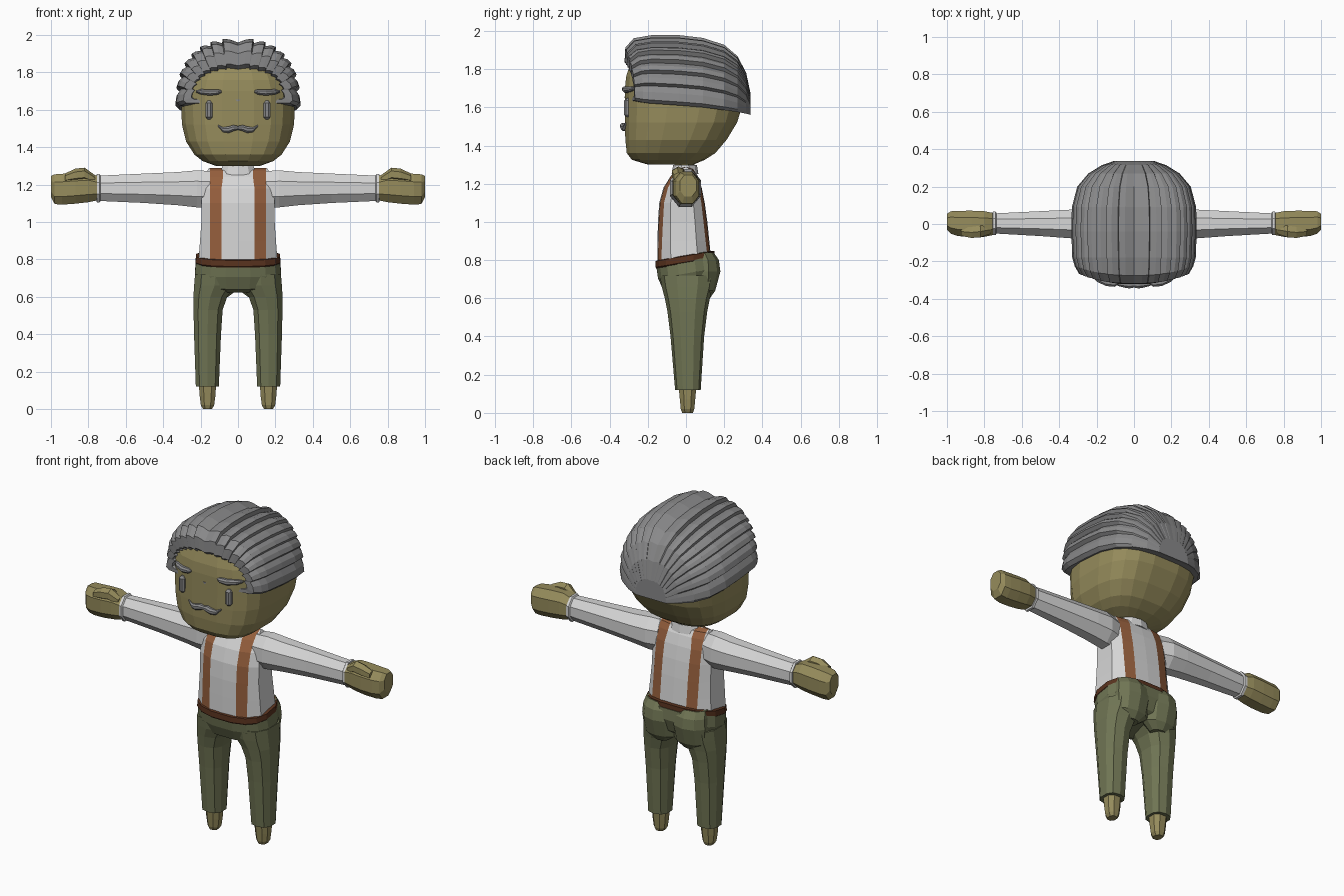
import bpy, bmesh, math


def material(name, r, g, b):
    m = bpy.data.materials.new(name)
    lin = [((c / 255 + 0.055) / 1.055) ** 2.4 for c in (r, g, b)]
    m.diffuse_color = (*lin, 1)
    return m


SKIN = material("olive skin", 150, 140, 92)
HAIR = material("grey hair", 137, 137, 138)
SHIRT = material("white shirt", 214, 214, 214)
PANTS = material("green trousers", 112, 117, 84)
STRAP = material("brown strap", 148, 94, 60)
BELT = material("dark belt", 88, 50, 30)


def spow(v, p):
    return math.copysign(abs(v) ** p, v)


def build(name, rings, mats, closed=True, mirror=False, rule=None):
    """Skin a list of point rings into a flat shaded mesh."""
    bm = bmesh.new()
    vs = [[bm.verts.new(p) for p in ring] for ring in rings]
    n = len(rings[0])
    for a, b in zip(vs, vs[1:]):
        for i in range(n if closed else n - 1):
            j = (i + 1) % n
            bm.faces.new((a[i], a[j], b[j], b[i]))
    bm.faces.new(vs[0])
    bm.faces.new(vs[-1])
    bmesh.ops.recalc_face_normals(bm, faces=bm.faces)
    if rule:
        for f in bm.faces:
            f.material_index = rule(f.calc_center_median())
    me = bpy.data.meshes.new(name)
    bm.to_mesh(me)
    bm.free()
    for m in mats:
        me.materials.append(m)
    ob = bpy.data.objects.new(name, me)
    bpy.context.collection.objects.link(ob)
    if mirror:
        ob.modifiers.new("mirror", 'MIRROR').use_axis[0] = True
    return ob


def loft(name, axis, sections, mat, n=8, e=2.0, shear=0.0, mirror=False):
    """Sections are (position, centre a, centre b, radius a, radius b)."""
    rings = []
    for t, ca, cb, ra, rb in sections:
        ring = []
        for i in range(n):
            w = 2 * math.pi * (i + 0.5) / n
            a = ca + ra * spow(math.cos(w), 2 / e)
            b = cb + rb * spow(math.sin(w), 2 / e)
            ring.append((a, b, t + shear * b) if axis == 'z' else (t, a, b))
        rings.append(ring)
    return build(name, rings, [mat], mirror=mirror)


# Head: (z, half width, front, back)
head = [(1.30, .12, -.20, .04), (1.325, .19, -.285, .10), (1.36, .235, -.312, .155),
        (1.43, .28, -.32, .215), (1.52, .302, -.322, .27), (1.60, .306, -.322, .295),
        (1.70, .306, -.322, .295), (1.76, .285, -.316, .27), (1.82, .25, -.297, .22),
        (1.89, .17, -.22, .12)]
loft("head", 'z', [(z, 0, (f + b) / 2, w, (b - f) / 2) for z, w, f, b in head],
     SKIN, n=20, e=2.9)
loft("neck", 'z', [(1.24, 0, -.005, .07, .055), (1.34, 0, -.01, .075, .06)], SKIN)
loft("collar", 'z', [(1.25, 0, -.005, .105, .07), (1.298, 0, -.005, .088, .062)], SHIRT, n=10)

# Swept-back hair: overlapping locks running from the hairline to the nape
hair = [(-.26, .225, 1.79, 1.67), (-.322, .235, 1.835, 1.655), (-.318, .275, 1.90, 1.635),
        (-.275, .298, 1.945, 1.625), (-.18, .31, 1.96, 1.62), (-.04, .315, 1.96, 1.61),
        (.09, .312, 1.945, 1.60), (.20, .285, 1.91, 1.585), (.27, .235, 1.86, 1.575),
        (.315, .165, 1.775, 1.567), (.338, .10, 1.67, 1.56)]
LOCKS = 8
rings = []
for k, (y, w, top, base) in enumerate(hair):
    ring = [(0, y, base)]
    for i in range(LOCKS * 3 + 1):
        lock, sub = divmod(i, 3)
        u = min((lock + (0, .12, .55)[sub]) / LOCKS, 1)
        a = u * math.pi / 2
        bump = 1 + (0, .065, .05)[sub] * (1 if k < 8 else .6)
        pull = .05 * math.cos(a) ** 2 if y < -.2 else 0
        x = w * bump * abs(math.cos(a)) ** (2 / 2.5)
        z = base + (top - base) * bump * math.sin(a) ** (2 / 2.5)
        ring.append((x if i < LOCKS * 3 else 0, y + pull, z))
    rings.append(ring)
build("hair", rings, [HAIR], closed=False, mirror=True)

# Face details
loft("eye", 'z', [(1.548, .155, -.305, .008, .008), (1.56, .155, -.308, .019, .018),
                  (1.635, .155, -.308, .019, .018), (1.648, .155, -.305, .008, .008)],
     HAIR, mirror=True)
loft("eyebrow", 'x', [(.088, -.318, 1.697, .008, .006), (.105, -.320, 1.695, .017, .015),
                      (.15, -.314, 1.692, .019, .018), (.20, -.290, 1.696, .019, .015),
                      (.225, -.270, 1.698, .010, .006)], HAIR, mirror=True)
loft("moustache", 'x', [(0, -.325, 1.503, .016, .011), (.025, -.327, 1.502, .019, .018),
                        (.05, -.324, 1.493, .018, .019), (.08, -.320, 1.493, .014, .014),
                        (.108, -.314, 1.515, .006, .005)], HAIR, mirror=True)

# Shirt body with straps over the shoulders: (z, half width, front, back)
torso = [(.78, .212, -.15, .135), (.90, .203, -.149, .122), (1.00, .196, -.147, .112),
         (1.10, .196, -.14, .098), (1.18, .19, -.118, .082), (1.24, .175, -.08, .062),
         (1.275, .163, -.045, .04), (1.288, .155, -.004, .004)]
rings = []
for z, w, f, b in torso:
    in_x = .088 if z < 1.2 else .08
    xs = [-.150, -in_x, 0, in_x, .150]
    row = lambda d: [(x, d * (1 - abs(x / w) ** 3) ** (1 / 3), z) for x in xs]
    mid = (f + b) / 2
    front = [(-w, mid + .5 * (f - mid), z)] + row(f) + [(w, mid + .5 * (f - mid), z)]
    back = [(w, mid + .5 * (b - mid), z)] + row(b)[::-1] + [(-w, mid + .5 * (b - mid), z)]
    rings.append(front + back)
build("shirt", rings, [SHIRT, STRAP], rule=lambda c: int(.1 < abs(c.x) < .14))

# Sleeves, cuffs and fists
loft("sleeve", 'x', [(.15, -.01, 1.175, .075, .105), (.22, -.003, 1.177, .088, .107),
                     (.32, 0, 1.178, .084, .096), (.50, .002, 1.18, .072, .085),
                     (.745, .003, 1.18, .058, .073)], SHIRT, n=8, mirror=True)
loft("cuff", 'x', [(.735, .003, 1.18, .06, .073), (.74, .003, 1.18, .068, .082),
                   (.755, .003, 1.18, .068, .082), (.757, .003, 1.18, .05, .06)],
     SHIRT, mirror=True)
loft("hand", 'x', [(.74, 0, 1.18, .06, .066), (.80, 0, 1.185, .073, .085),
                   (.87, 0, 1.18, .076, .088), (.94, .003, 1.175, .072, .088),
                   (.98, .008, 1.175, .064, .085), (1.0, .012, 1.19, .045, .06)],
     SKIN, n=8, e=2.4, mirror=True)
loft("thumb", 'x', [(.765, -.03, 1.225, .025, .025), (.82, -.04, 1.255, .036, .035),
                    (.87, -.045, 1.25, .034, .035), (.925, -.04, 1.235, .026, .024)],
     SKIN, n=6, mirror=True)

# Belt and trousers
loft("belt", 'z', [(.782, 0, -.005, .222, .152), (.79, 0, -.005, .23, .158),
                   (.822, 0, -.005, .228, .156), (.828, 0, -.005, .20, .13)],
     BELT, n=16, e=2.6, shear=.17)
loft("trouser_hips", 'z', [(.635, 0, .01, .12, .09), (.66, 0, .01, .21, .13),
                           (.73, 0, .008, .234, .157), (.795, 0, 0, .227, .158)],
     PANTS, n=16, e=2.6, shear=.17)
loft("trouser_seat", 'z', [(.60, .10, .085, .05, .04), (.64, .10, .093, .105, .06),
                           (.74, .10, .092, .115, .088), (.80, .10, .09, .11, .082),
                           (.84, .10, .075, .10, .07)], PANTS, n=10, mirror=True)
loft("trouser_leg", 'z', [(.12, .164, .01, .064, .067), (.40, .163, .007, .075, .088),
                          (.53, .160, .007, .081, .104), (.60, .148, .007, .094, .118),
                          (.66, .125, .008, .114, .135), (.72, .12, .008, .114, .145)],
     PANTS, n=10, e=2.5, mirror=True)

# Bare feet
loft("foot", 'z', [(0, .163, .008, .026, .03), (.02, .163, .008, .038, .038),
                   (.07, .163, .008, .045, .043), (.14, .163, .008, .05, .05)],
     SKIN, n=8, e=2.3, mirror=True)
